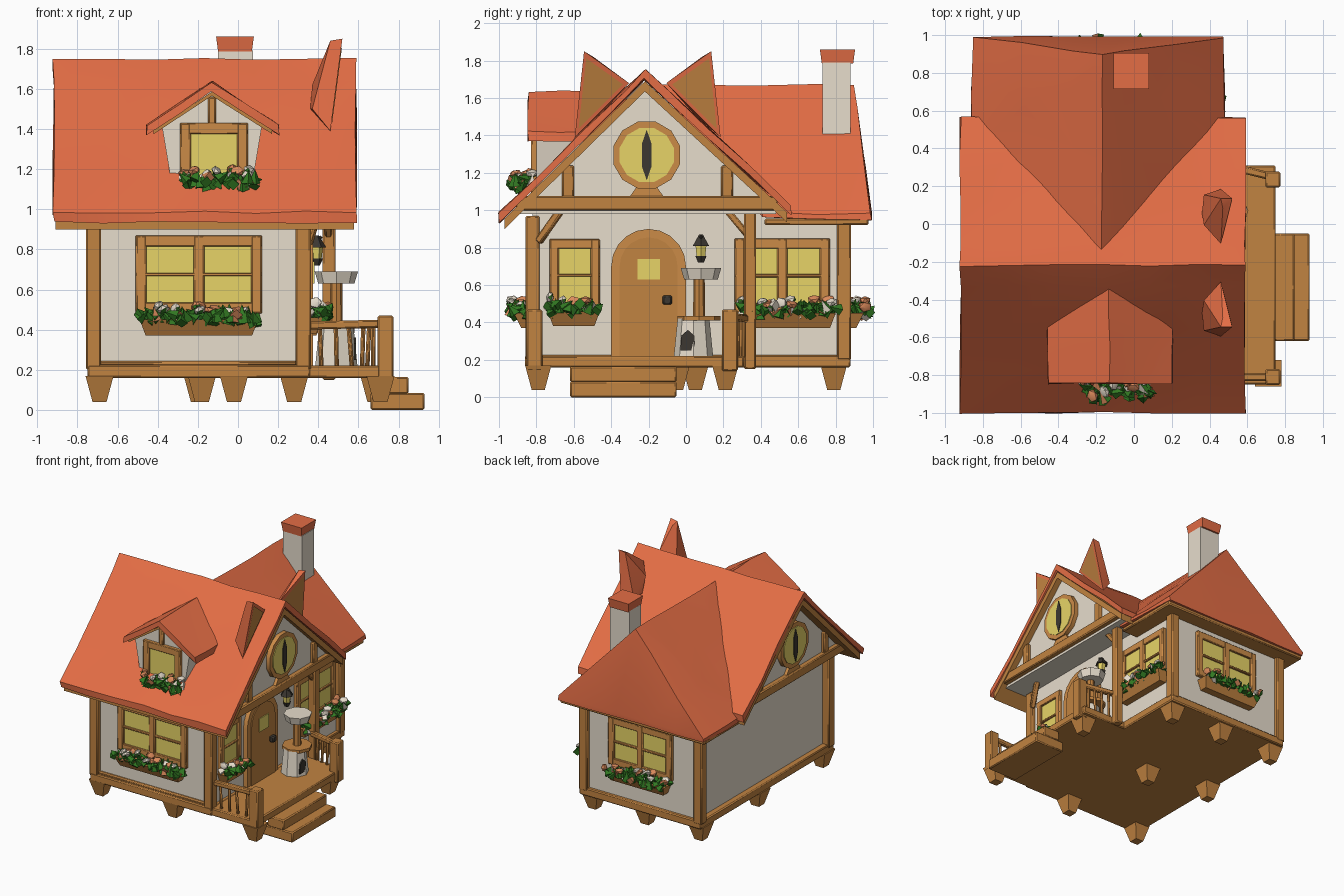
import bpy, bmesh, math, random
from mathutils import Matrix, Vector

if "Cube" in bpy.data.objects:
    bpy.data.objects.remove(bpy.data.objects["Cube"])
random.seed(4)

def mat(name, r, g, b):
    m = bpy.data.materials.new(name)
    m.diffuse_color = [(c / 255) ** 2.2 for c in (r, g, b)] + [1]
    m.use_nodes = True
    m.node_tree.nodes["Principled BSDF"].inputs["Base Color"].default_value = m.diffuse_color
    return m
RED, WOOD, TRIM = mat("roof red", 227, 109, 71), mat("wood", 192, 130, 67), mat("light wood", 202, 138, 73)
WALL, GLASS = mat("plaster", 230, 220, 203), mat("window yellow", 238, 218, 106)
GREEN, DARK, BLOOM = mat("leaf green", 54, 122, 40), mat("dark iron", 62, 58, 52), mat("orange bloom", 218, 137, 92)
I = Matrix()

def add(name, bm, mats, M=I):
    bm.transform(M)
    bmesh.ops.recalc_face_normals(bm, faces=bm.faces)
    me = bpy.data.meshes.new(name)
    bm.to_mesh(me)
    bm.free()
    for m in mats if isinstance(mats, list) else [mats]:
        me.materials.append(m)
    ob = bpy.data.objects.new(name, me)
    bpy.context.collection.objects.link(ob)
    return ob

def hull(name, pts, m, M=I):
    bm = bmesh.new()
    for p in pts:
        bm.verts.new(p)
    bmesh.ops.convex_hull(bm, input=bm.verts)
    bmesh.ops.dissolve_limit(bm, angle_limit=0.01, verts=bm.verts, edges=bm.edges)
    return add(name, bm, m, M)

def box(name, x, y, z, m, M=I, bevel=0.008):
    ob = hull(name, [(a, b, c) for a in x for b in y for c in z], m, M)
    if bevel:
        ob.modifiers.new("soft edge", "BEVEL").width = bevel
    return ob

def bar(name, p, q, w, m, M=I):
    p, q = Vector(p), Vector(q)
    R = Matrix.Translation(p) @ (q - p).to_track_quat('Z', 'Y').to_matrix().to_4x4()
    return box(name, (-w, w), (-w, w), (0, (q - p).length), m, M @ R)

def rough(ob, step, amount, axes=(0, 1)):
    # cut into patches and wobble for a hand-made surface
    bm = bmesh.new()
    bm.from_mesh(ob.data)
    bmesh.ops.connect_verts_concave(bm, faces=bm.faces)
    for ax in axes:
        lo, hi = (f(v.co[ax] for v in bm.verts) for f in (min, max))
        n = int((hi - lo) / step)
        for i in range(1, n):
            co, no = [0, 0, 0], [0, 0, 0]
            co[ax], no[ax] = lo + (hi - lo) * i / n, 1
            bmesh.ops.bisect_plane(bm, geom=bm.verts[:] + bm.edges[:] + bm.faces[:], plane_co=co, plane_no=no)
    bmesh.ops.remove_doubles(bm, verts=bm.verts, dist=.02)
    for v in bm.verts:
        v.co += Vector([random.uniform(-amount, amount) for _ in range(3)])
    bm.to_mesh(ob.data)
    bm.free()

def prism(name, pts, axis, a, b, m, M=I):
    # profile of (u, z) points pushed along x or y
    bm = bmesh.new()
    vs = [bm.verts.new((a, u, z) if axis == 'x' else (u, a, z)) for u, z in pts]
    r = bmesh.ops.extrude_face_region(bm, geom=[bm.faces.new(vs)])
    if not any(len(f.verts) == len(pts) and all(v in f.verts for v in vs) for f in bm.faces):
        bm.faces.new(vs)
    d = (b - a, 0, 0) if axis == 'x' else (0, b - a, 0)
    bmesh.ops.translate(bm, vec=d, verts=[g for g in r["geom"] if isinstance(g, bmesh.types.BMVert)])
    return add(name, bm, m, M)

def chevron(a, top, b, t):
    return [a, top, b] + [(p[0], p[1] - t) for p in (b, top, a)]

def tube(name, x, y, z0, z1, r0, r1, m, n=10):
    c = [(math.cos(i * math.tau / n), math.sin(i * math.tau / n)) for i in range(n)]
    return hull(name, [(x + r * a, y + r * b, z) for r, z in ((r0, z0), (r1, z1)) for a, b in c], m)

def side(x, y, deg):
    # local frame of a wall: u to the right, -y outward
    return Matrix.Translation((x, y, 0)) @ Matrix.Rotation(math.radians(deg), 4, 'Z')
FRONT, RIGHT, BACK = side(0, -.82, 0), side(.33, 0, 90), side(0, .85, 180)

def planter(name, u0, u1, z, M, wood=True):
    if wood:
        hull(name + "_box", [(u0 + .03, 0, z - .08), (u1 - .03, 0, z - .08), (u0 + .03, -.06, z - .08), (u1 - .03, -.06, z - .08),
                             (u0, 0, z), (u1, 0, z), (u0, -.1, z), (u1, -.1, z)], WOOD, M)
    bm = bmesh.new()
    for i in range(int((u1 - u0) * 150)):
        n = len(bm.faces)
        bloom = i % 7 == 0
        T = (Matrix.Translation((random.uniform(u0, u1), random.uniform(-.12, -.02), z + random.uniform(0, .045) + .03 * bloom))
             @ Matrix.Rotation(random.uniform(0, 6.3), 4, 'Z') @ Matrix.Rotation(random.uniform(-1.5, 1.5), 4, 'X'))
        if bloom:
            bmesh.ops.create_icosphere(bm, subdivisions=1, radius=.031, matrix=T @ Matrix.Diagonal((1.2, 1, .7, 1)))
        else:
            bmesh.ops.create_cone(bm, segments=4, radius1=.032, radius2=0, depth=.07, cap_ends=True, matrix=T)
        for f in list(bm.faces)[n:]:
            f.material_index = 1 + i // 7 % 2 if bloom else 0
    add(name + "_plants", bm, [GREEN, BLOOM, WALL], M)

def window(name, u0, u1, z0, z1, cols, rows, M, f=.055):
    box(name + "_glass", (u0 + f / 2, u1 - f / 2), (-.012, .02), (z0 + f / 2, z1 - f / 2), GLASS, M, 0)
    for i in range(cols + 1):
        w = f / 2 if i in (0, cols) else f * .5
        c = u0 + f / 2 + (u1 - u0 - f) * i / cols
        box(name + "_upright", (c - w, c + w), (-.03, .02), (z0, z1), TRIM, M)
    for i in range(rows + 1):
        w = f / 2 if i in (0, rows) else f * .15
        c = z0 + f / 2 + (z1 - z0 - f) * i / rows
        box(name + "_crossbar", (u0, u1), (-.028, .02), (c - w, c + w), TRIM, M, .004)

# floor, porch deck, steps and feet
box("floor", (-.75, .36), (-.86, .88), (.16, .225), WOOD)
box("porch_deck", (.34, .75), (-.85, .31), (.16, .222), WOOD)
box("upper_step", (.70, .85), (-.62, -.05), (.08, .165), WOOD)
box("lower_step", (.66, .93), (-.62, -.05), (0, .085), WOOD)
for x, y in ((-.69, -.79), (-.02, -.79), (.71, -.79), (-.69, .05), (-.18, -.05), (.68, .21), (.28, .79), (-.69, .79), (-.2, .79)):
    hull("foot", [(x + a * w, y + b * w, z) for w, z in ((.07, .17), (.035, .04)) for a in (-1, 1) for b in (-1, 1)], WOOD)

# walls with corner posts
box("walls", (-.70, .33), (-.82, .85), (.2, 1.0), WALL, I, 0)
for x in (-.72, .325):
    for y in (-.82, .845):
        box("corner_post", (x - .038, x + .038), (y - .038, y + .038), (.2, .97), WOOD)
box("front_sill", (-.7, .33), (-.84, -.8), (.22, .245), TRIM)

# main roof over its gable block
EAVES = ((-1.0, .985), (-.22, 1.75), (.565, 1.025))
prism("gable_block", [(-.92, .98), (.48, .98), (.48, 1.0), (-.22, 1.65), (-.92, 1.0)], 'x', -.81, .53, WALL)
rough(prism("main_roof", chevron(*EAVES, .05), 'x', -.92, .588, RED), .22, .006)
prism("main_roof_boards", chevron((-.97, .955), (-.22, 1.69), (.54, .99), .055), 'x', -.91, .578, WOOD)

# rear wing roof with steep red end
X0, X1, XR = -.87, .49, -.17
rough(hull("wing_roof", [(X0, .42, .95), (X1, .42, .95), (X0 + .02, .99, .95), (X1 - .02, .99, .95),
                         (X0, .42, .98), (X1, .42, .98), (X0 + .02, .99, .98), (X1 - .02, .99, .98),
                         (XR, -.17, 1.67), (XR, .9, 1.67)], RED), .25, .005)
box("wing_eaves", (X0 + .02, X1 - .02), (.42, .975), (.92, .955), WOOD)

# chimney
hull("chimney", [(x, y, z) for x in (-.1, .075) for y in (.73, .88) for z in (1.3, 1.79)], WALL)
hull("chimney_cap", [(-.015 + a * w, .81 + b * w, z) for w, z in ((.084, 1.785), (.094, 1.86)) for a in (-1, 1) for b in (-1, 1)], RED)

# gable fronts on both sides: beam, studs and round slit window
for s, M in ((1, side(.53, 0, 90)), (-1, side(-.81, 0, -90))):
    c = -.21 * s
    ring = lambda r, n=12: [(c + r * math.sin((i + .5) * math.tau / n), 1.295 + r * math.cos((i + .5) * math.tau / n)) for i in range(n)]
    box("gable_beam", (c - .7, c + .7), (-.04, .03), (1.0, 1.075), WOOD, M)
    for d in (-.42, .43):
        box("gable_stud", (c + d - .032, c + d + .032), (-.025, .02), (1.05, 1.24), WOOD, M)
    prism("gable_window_foot", [(c - .1, 1.06), (c + .1, 1.06), (c + .05, 1.13), (c - .05, 1.13)], 'y', -.025, .02, TRIM, M)
    prism("round_frame", ring(.185), 'y', -.035, .02, TRIM, M)
    prism("round_glass", ring(.15), 'y', -.041, .02, GLASS, M)
    prism("window_slit", [(c + a, 1.295 + b) for a, b in ((0, .135), (.026, .06), (.026, -.06), (0, -.135), (-.026, -.06), (-.026, .06))],
          'y', -.047, -.03, DARK, M)

# ears on the roof, wooden inside with a red rim
for s in (-1, 1):
    P = lambda x, d, z: Vector((x, -.205 + s * d, z))
    f = [P(.46, .39, 1.39), P(.46, .10, 1.68), P(.52, .34, 1.85)]
    hull("ear", f + [P(.36, .26, 1.5), P(.37, .36, 1.5), P(.37, .2, 1.62), P(.46, .34, 1.84), P(.47, .29, 1.82)], RED)
    mid = sum(f, Vector()) / 3
    bm = bmesh.new()
    bm.faces.new([bm.verts.new(mid + (v - mid) * .82 + Vector((.006, 0, 0))) for v in f])
    bmesh.ops.solidify(bm, geom=bm.faces[:], thickness=.004)
    add("ear_inside", bm, WOOD)

# dormer
D = side(0, -.80, 0)
prism("dormer_wall", [(-.33, 1.12), (.07, 1.12), (.12, 1.42), (-.13, 1.59), (-.38, 1.42)], 'y', -.80, -.35, WALL)
rough(prism("dormer_roof", chevron((-.455, 1.42), (-.13, 1.635), (.205, 1.42), .05), 'y', -.845, -.32, RED), .16, .005)
prism("dormer_boards", chevron((-.42, 1.395), (-.13, 1.585), (.17, 1.395), .02), 'y', -.825, -.4, WOOD)
window("dormer_window", -.29, .05, 1.09, 1.43, 1, 1, D)
box("dormer_stud", (-.15, -.11), (-.02, .02), (1.42, 1.56), TRIM, D)
planter("dormer", -.27, .1, 1.13, D, False)

# windows and flower boxes
window("front_window", -.51, .12, .48, .87, 2, 2, FRONT)
planter("front", -.49, .1, .45, FRONT)
window("back_window", -.1, .48, .48, .87, 2, 2, BACK)
planter("back", -.08, .46, .45, BACK)
window("porch_window", -.73, -.46, .46, .845, 1, 2, RIGHT, .05)
planter("porch", -.74, -.46, .46, RIGHT)
window("wing_window", .26, .77, .45, .85, 2, 2, RIGHT)
planter("wing", .28, .8, .45, RIGHT)

# arched door
def arch(r, top):
    return [(-.2 - r, .22)] + [(-.2 - r * math.cos(i * math.pi / 10), top - r + r * math.sin(i * math.pi / 10)) for i in range(11)] + [(-.2 + r, .22)]
prism("door_frame", arch(.2, .9), 'y', -.035, .02, TRIM, RIGHT)
prism("door", arch(.155, .855), 'y', -.043, .02, WOOD, RIGHT)
box("door_window", (-.26, -.14), (-.05, 0), (.63, .74), GLASS, RIGHT, 0)
bar("door_handle", (-.1, -.04, .52), (-.1, -.08, .52), .025, DARK, RIGHT)

# lantern by the door
bar("lantern_hook", (.33, .08, .84), (.42, .08, .86), .01, DARK)
for part, z0, z1, r0, r1, m in (("top", .81, .87, .05, .012, DARK), ("glow", .75, .815, .026, .034, GLASS), ("base", .72, .755, .018, .034, DARK)):
    tube("lantern_" + part, .39, .08, z0, z1, r0, r1, m, 6)

# porch pillar, braces and railings
box("porch_pillar", (.42, .485), (.31, .375), (.15, 1.02), WOOD)
bar("pillar_brace", (.45, .335, .86), (.45, .21, 1.01), .018, WOOD)
bar("corner_brace", (.35, -.79, .83), (.40, -.67, 1.0), .02, WOOD)
for y in (-.81, .235):
    box("rail_post", (.695, .775), (y - .042, y + .042), (.14, .47), WOOD)
for a, b in (((.34, -.81), (.72, -.81)), ((.45, .32), (.73, .25))):
    bar("hand_rail", (*a, .42), (*b, .43), .02, WOOD)
    for i in range(1, 5):
        x, y = (a[j] + (b[j] - a[j]) * i / 5 for j in (0, 1))
        bar("rail_slat", (x, y, .21), (x + random.uniform(-.02, .02), y, .42), .011, WOOD)

# scratching tower on the porch
tube("tower_house", .49, .04, .22, .42, .105, .085, WALL, 8)
prism("tower_door", [(-.03, .25), (-.025, .33), (.01, .36), (.045, .33), (.05, .25)], 'x', .578, .587, DARK)
tube("tower_shelf", .49, .07, .41, .435, .115, .115, WOOD, 8)
tube("tower_post", .49, .07, .43, .64, .032, .03, WOOD, 8)
tube("tower_bed", .49, .08, .63, .69, .09, .108, WALL, 8)

for ob in bpy.data.objects:
    ob.select_set(True)
bpy.context.view_layer.objects.active = bpy.data.objects["walls"]
bpy.ops.object.shade_smooth_by_angle(angle=math.radians(32))
